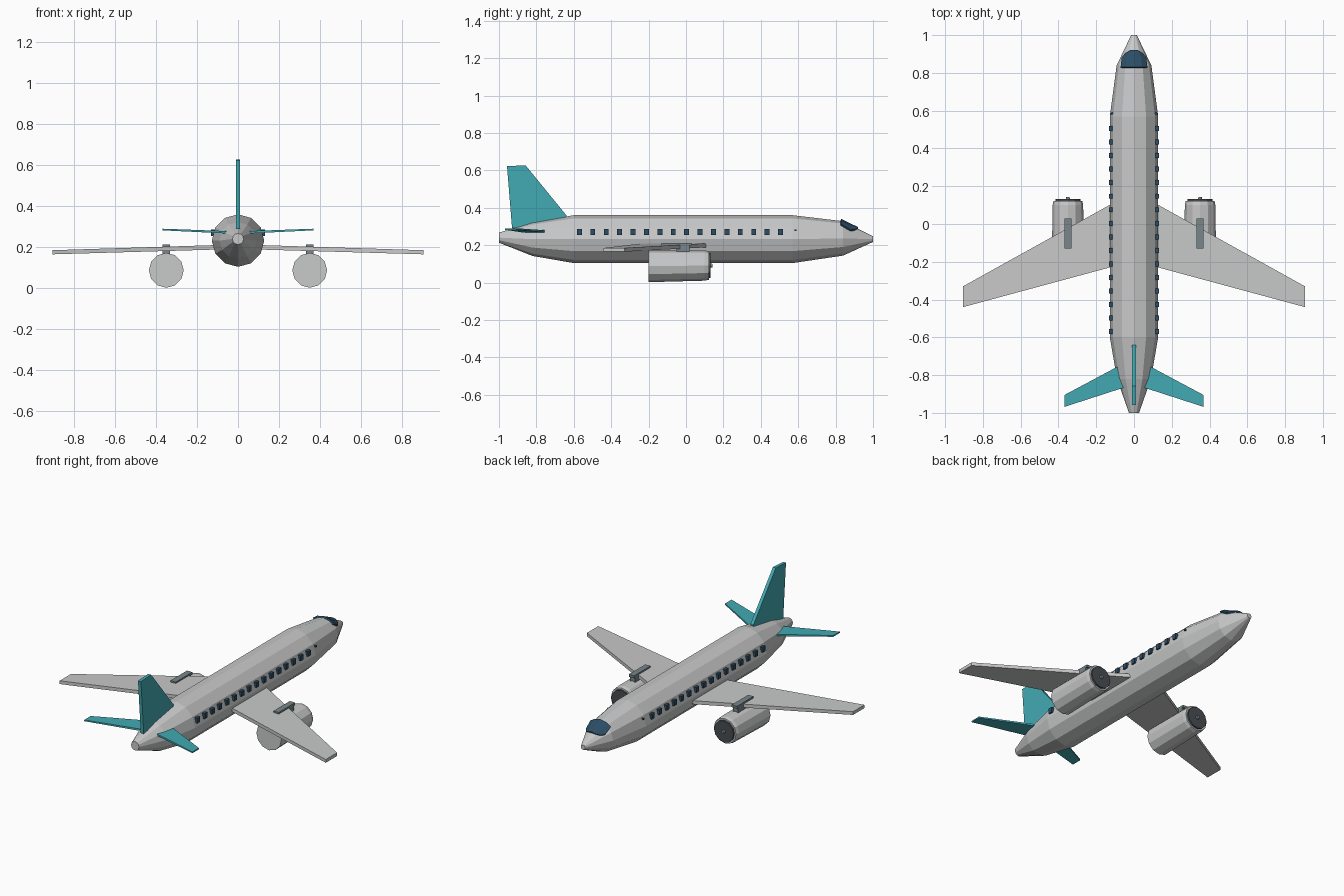
import bpy, bmesh
from math import sin, cos, pi, radians

cube = bpy.data.objects.get("Cube")
if cube:
    bpy.data.objects.remove(cube)


def material(name, rgb):
    m = bpy.data.materials.new(name)
    m.use_nodes = True
    m.diffuse_color = (*rgb, 1)
    m.node_tree.nodes["Principled BSDF"].inputs["Base Color"].default_value = (*rgb, 1)
    return m


GREY = material("light grey", (0.58, 0.585, 0.59))
TEAL = material("teal", (0.055, 0.4, 0.45))
NAVY = material("navy glass", (0.025, 0.075, 0.13))
DARK = material("dark fan grey", (0.065, 0.075, 0.085))
SLATE = material("slate grey", (0.19, 0.24, 0.26))


def build(name, bm, mat):
    bmesh.ops.recalc_face_normals(bm, faces=bm.faces)
    mesh = bpy.data.meshes.new(name)
    bm.to_mesh(mesh)
    bm.free()
    mesh.materials.append(mat)
    ob = bpy.data.objects.new(name, mesh)
    bpy.context.scene.collection.objects.link(ob)
    return ob


def loft(name, rings, mat, closed=True):
    """Skin a list of point rings, capping the ends when closed."""
    bm = bmesh.new()
    rows = [[bm.verts.new(p) for p in ring] for ring in rings]
    n = len(rows[0])
    for a, b in zip(rows, rows[1:]):
        for i in range(n if closed else n - 1):
            j = (i + 1) % n
            bm.faces.new((a[i], a[j], b[j], b[i]))
    if closed:
        bm.faces.new(rows[0])
        bm.faces.new(rows[-1])
    return build(name, bm, mat)


def tube(name, stations, mat, x=0, sides=12):
    """Faceted body along y from stations of (y, centre z, radius)."""
    rings = [[(x + r * sin(2 * pi * i / sides), y, z + r * cos(2 * pi * i / sides))
              for i in range(sides)] for y, z, r in stations]
    return loft(name, rings, mat)


def box(name, lo, hi, mat):
    (x0, y0, z0), (x1, y1, z1) = lo, hi
    rings = [[(x0, y0, z), (x1, y0, z), (x1, y1, z), (x0, y1, z)] for z in (z0, z1)]
    return loft(name, rings, mat)


def panel(name, root, tip, side, mat):
    """Swept surface from (x, leading y, trailing y, mid z, thickness) at each end."""
    rings = []
    for x, lead, trail, z, t in (root, tip):
        rings.append([(side * x, lead, z - t / 2), (side * x, lead, z + t / 2),
                      (side * x, trail, z + t / 2), (side * x, trail, z - t / 2)])
    return loft(name, rings, mat)


# Fuselage
tube("fuselage", [(-1, 0.24, 0.027), (-0.82, 0.232, 0.09), (-0.6, 0.232, 0.128),
                  (0.57, 0.232, 0.128), (0.84, 0.236, 0.092), (1, 0.232, 0.015)], GREY)

# Cockpit glass, wrapped over the top of the nose
rings = []
for y, spread in ((0.83, 43), (0.88, 55), (0.905, 45), (0.92, 20)):
    r = 0.099 - 0.48 * (y - 0.84)
    rings.append([(r * sin(radians(spread * k)), y, 0.236 + r * cos(radians(spread * k)))
                  for k in (-1, -0.55, 0, 0.55, 1)])
glass = loft("cockpit_glass", rings, NAVY, closed=False)
shell = glass.modifiers.new("thickness", "SOLIDIFY")
shell.thickness = 0.009
shell.offset = -1

# Tail fin
loft("tail_fin", [[(x, -0.64, 0.345), (x, -0.64, 0.36), (x, -0.858, 0.627),
                   (x, -0.957, 0.622), (x, -0.93, 0.29)] for x in (-0.01, 0.01)], TEAL)

for side, label in ((1, "left"), (-1, "right")):
    # Wing and tailplane
    panel(label + "_wing", (0.08, 0.128, -0.217, 0.2, 0.022),
          (0.905, -0.33, -0.44, 0.175, 0.02), side, GREY)
    panel(label + "_tailplane", (0.04, -0.73, -0.862, 0.272, 0.012),
          (0.368, -0.905, -0.968, 0.286, 0.008), side, TEAL)

    # Engine with fan, hub and pylon
    ex = side * 0.35
    tube(label + "_nacelle", [(-0.2, 0.087, 0.085), (0.1, 0.091, 0.081),
                              (0.122, 0.091, 0.076)], GREY, ex)
    tube(label + "_fan", [(0.1, 0.091, 0.068), (0.132, 0.091, 0.066)], DARK, ex)
    tube(label + "_fan_hub", [(0.12, 0.091, 0.013), (0.142, 0.091, 0.009)], SLATE, ex)
    box(label + "_pylon", (ex - 0.018, -0.05, 0.16), (ex + 0.018, 0.02, 0.2), SLATE)
    box(label + "_pylon_cap", (ex - 0.018, -0.13, 0.197), (ex + 0.018, 0.03, 0.212), SLATE)

    # Cabin windows
    for i in range(16):
        y = -0.57 + 0.0717 * i
        box(f"{label}_window_{i + 1}", (side * 0.105, y - 0.013, 0.254),
            (side * 0.132, y + 0.013, 0.286), NAVY)
    box(label + "_small_window", (side * 0.105, 0.58, 0.276),
        (side * 0.124, 0.59, 0.284), NAVY)
